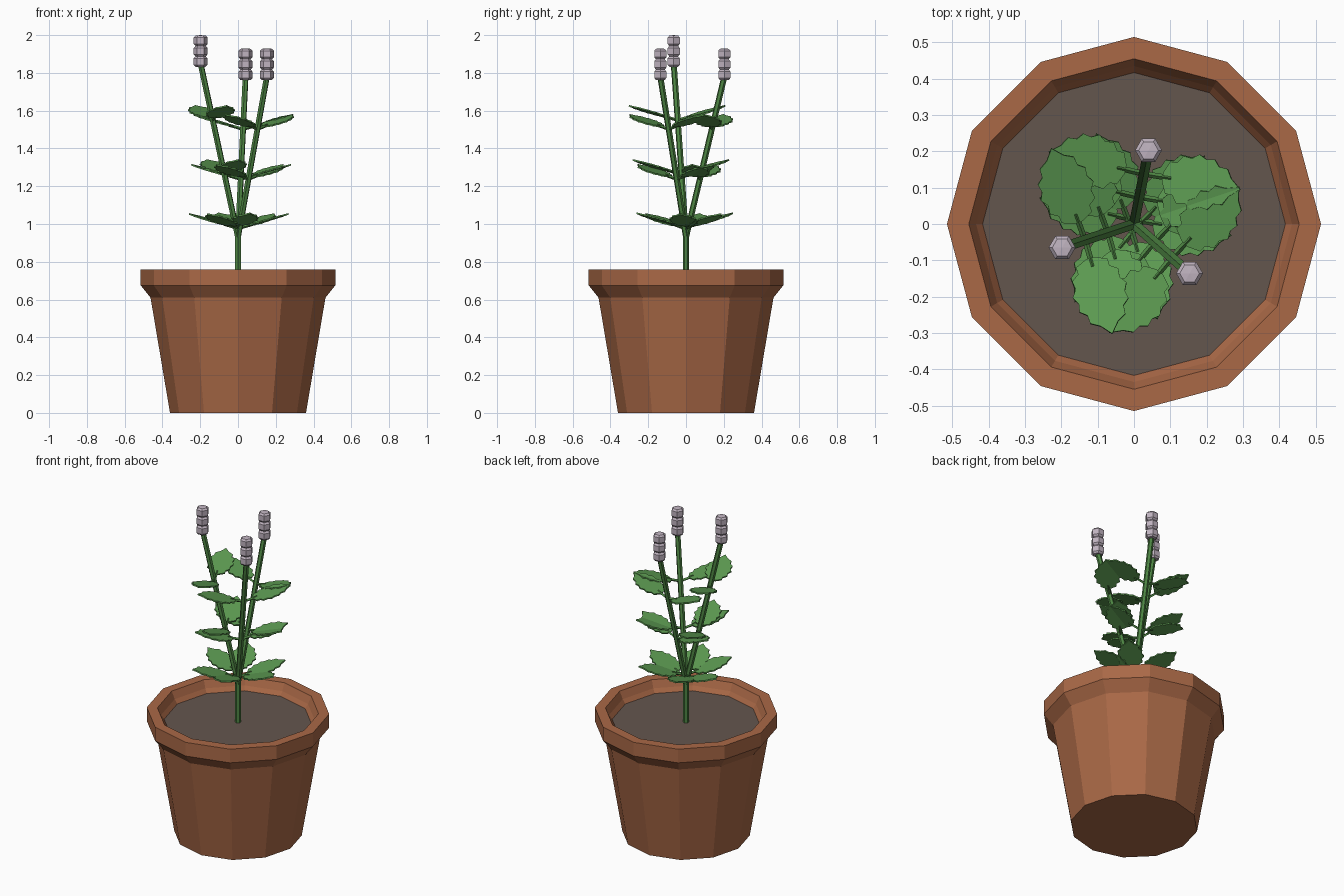
import bpy, bmesh, math
from mathutils import Vector, Matrix

if "Cube" in bpy.data.objects:
    bpy.data.objects.remove(bpy.data.objects["Cube"])


def material(name, rgb):
    m = bpy.data.materials.new(name)
    m.diffuse_color = (*rgb, 1)
    m.use_nodes = True
    m.node_tree.nodes["Principled BSDF"].inputs["Base Color"].default_value = m.diffuse_color
    return m


TERRACOTTA = material("terracotta", (0.40, 0.14, 0.062))
SOIL = material("soil", (0.127, 0.093, 0.076))
STEM = material("stem_green", (0.075, 0.235, 0.056))
LEAF = material("leaf_green", (0.11, 0.33, 0.085))
PETAL = material("pale_lilac", (0.53, 0.455, 0.53))


def finish(name, bm, mat):
    bmesh.ops.recalc_face_normals(bm, faces=bm.faces)
    me = bpy.data.meshes.new(name)
    bm.to_mesh(me)
    bm.free()
    me.materials.append(mat)
    ob = bpy.data.objects.new(name, me)
    bpy.context.collection.objects.link(ob)
    return ob


def lathe(bm, profile, sides, origin=(0, 0, 0)):
    """Revolve (radius, z) points round a vertical axis."""
    o = Vector(origin)
    rings = []
    for r, z in profile:
        if r == 0:
            rings.append([bm.verts.new(o + Vector((0, 0, z)))] * sides)
        else:
            rings.append([bm.verts.new(o + Vector((r * math.cos(a), r * math.sin(a), z)))
                          for a in (2 * math.pi * i / sides for i in range(sides))])
    for lo, hi in zip(rings, rings[1:]):
        for i in range(sides):
            j = (i + 1) % sides
            quad = [lo[i], lo[j], hi[j], hi[i]]
            bm.faces.new(list(dict.fromkeys(quad)))


def rod(bm, a, b, r, sides):
    """Straight prism from a to b."""
    d = b - a
    rot = d.to_track_quat('Z', 'Y').to_matrix().to_4x4()
    bmesh.ops.create_cone(bm, cap_ends=True, segments=sides, radius1=r, radius2=r,
                          depth=d.length, matrix=Matrix.Translation((a + b) / 2) @ rot)


# Twelve-sided pot with flared rim, and soil inside
bm = bmesh.new()
lathe(bm, [(0, 0), (0.36, 0), (0.463, 0.61), (0.515, 0.675), (0.515, 0.76),
           (0.455, 0.76), (0.435, 0.715), (0.41, 0.68)], 12)
finish("pot", bm, TERRACOTTA)
bm = bmesh.new()
lathe(bm, [(0.417, 0.69), (0, 0.69)], 12)
finish("soil", bm, SOIL)

# Main stem
FORK = Vector((0, 0, 0.93))
bm = bmesh.new()
rod(bm, Vector((0, 0, 0.68)), Vector((0, 0, 0.95)), 0.017, 6)
finish("main_stem", bm, STEM)

# Half outline of a toothed leaf: (distance along, half width)
HALF = [(0.055, 0.012), (0.07, 0.045), (0.09, 0.045), (0.105, 0.066), (0.13, 0.063),
        (0.15, 0.077), (0.172, 0.066), (0.195, 0.070), (0.21, 0.052), (0.235, 0.050),
        (0.25, 0.025)]
OUTLINE = HALF + [(0.28, 0)] + [(u, -w) for u, w in reversed(HALF)]
TILT = math.radians(16)
THICK = 0.008


def leaf(bm, matrix):
    lo = [bm.verts.new(matrix @ Vector((u, w, -THICK / 2))) for u, w in OUTLINE]
    hi = [bm.verts.new(matrix @ Vector((u, w, THICK / 2))) for u, w in OUTLINE]
    bm.faces.new(hi)
    bm.faces.new(lo[::-1])
    for i in range(len(lo)):
        j = (i + 1) % len(lo)
        bm.faces.new([lo[i], lo[j], hi[j], hi[i]])


# Three branches, each with paired leaves and a beaded flower spike
BEAD = [(0, -0.030), (0.027, -0.0275), (0.037, -0.017),
        (0.037, 0.017), (0.027, 0.0275), (0, 0.030)]
TIPS = {"left": (-0.198, -0.065, 1.84), "back": (0.04, 0.203, 1.77),
        "right": (0.153, -0.136, 1.77)}
for side, tip in TIPS.items():
    tip = Vector(tip)
    stems, leaves, flower = bmesh.new(), bmesh.new(), bmesh.new()
    rod(stems, FORK, tip + Vector((0, 0, 0.01)), 0.016, 6)
    azimuth = math.atan2(tip.y, tip.x)
    for t in (0.055, 0.365, 0.68):
        p = FORK.lerp(tip, t)
        for s in (-1, 1):
            m = (Matrix.Translation(p)
                 @ Matrix.Rotation(azimuth + s * math.radians(88), 4, 'Z')
                 @ Matrix.Rotation(-TILT, 4, 'Y'))
            rod(stems, p, m @ Vector((0.08, 0, 0)), 0.008, 4)
            leaf(leaves, m)
    for k in range(3):
        lathe(flower, BEAD, 6, tip + Vector((0, 0, 0.02 + 0.055 * k)))
    finish(side + "_branch", stems, STEM)
    finish(side + "_leaves", leaves, LEAF)
    finish(side + "_flower_spike", flower, PETAL)
